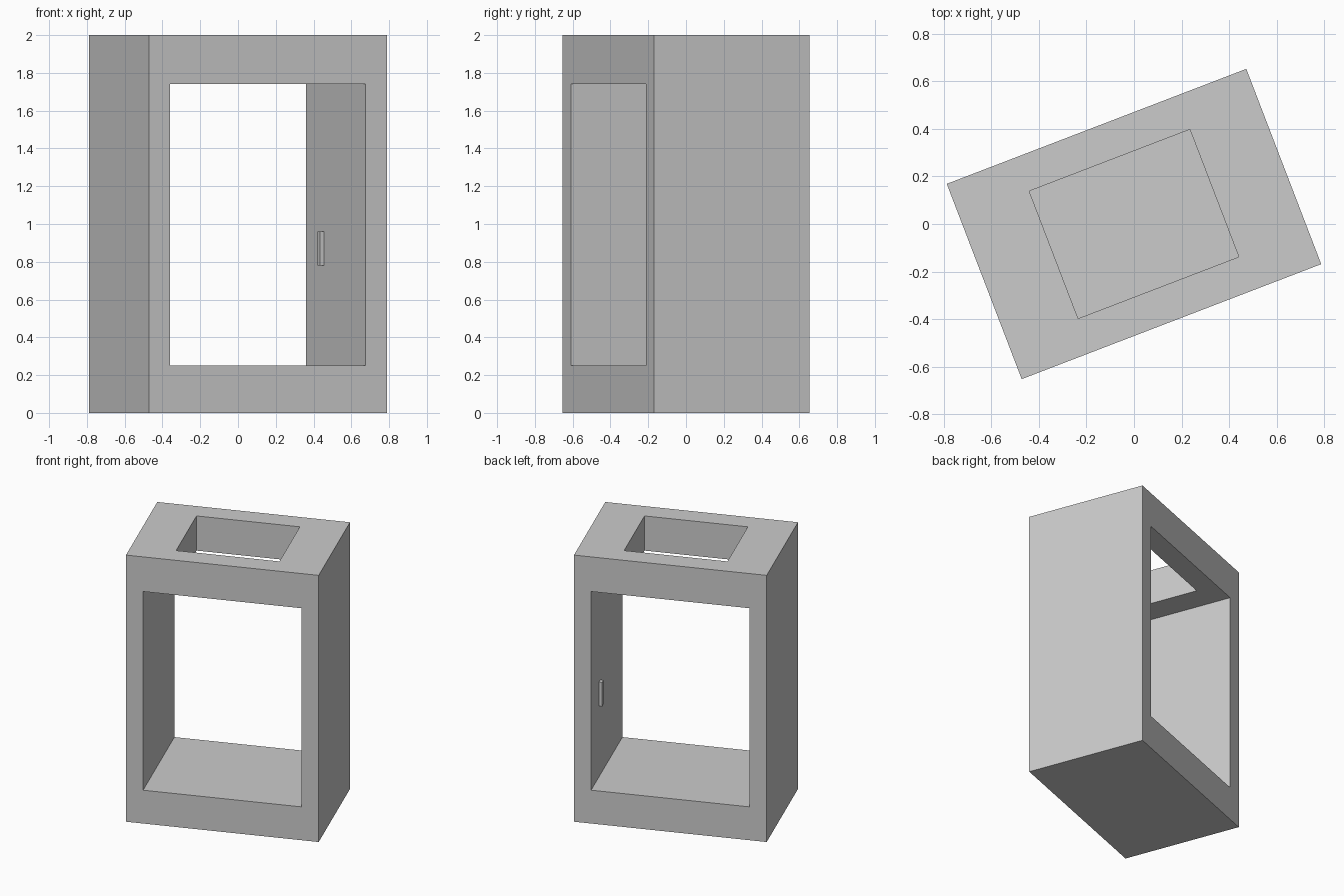
import bpy, math
from mathutils import Matrix

if "Cube" in bpy.data.objects:
    bpy.data.objects.remove(bpy.data.objects["Cube"])

ROT = Matrix.Rotation(math.radians(21), 4, 'Z')  # whole model is turned about z


def box(name, x, y, z):
    """Box from (min, max) ranges in the model's own turned axes."""
    centre = [(a + b) / 2 for a, b in (x, y, z)]
    bpy.ops.mesh.primitive_cube_add(size=1)
    ob = bpy.context.object
    ob.name = name
    size = [b - a for a, b in (x, y, z)]
    ob.data.transform(ROT @ Matrix.Translation(centre) @ Matrix.Diagonal((*size, 1)))
    return ob


def cut(target, cutter):
    mod = target.modifiers.new(cutter.name, 'BOOLEAN')
    mod.operation = 'DIFFERENCE'
    mod.solver = 'EXACT'
    mod.object = cutter
    bpy.context.view_layer.objects.active = target
    bpy.ops.object.modifier_apply(modifier=mod.name)
    bpy.data.objects.remove(cutter)


# outer housing
housing = box("housing", (-0.675, 0.675), (-0.44, 0.44), (0, 2))

# opening running from front to back
cut(housing, box("through_opening", (-0.555, 0.555), (-0.6, 0.6), (0.25, 1.74)))

# hatch in the roof
cut(housing, box("roof_hatch", (-0.362, 0.362), (-0.287, 0.287), (1.5, 2.2)))

# small raised handle on the inner right wall
box("handle", (0.533, 0.555), (0.177, 0.217), (0.78, 0.96))
